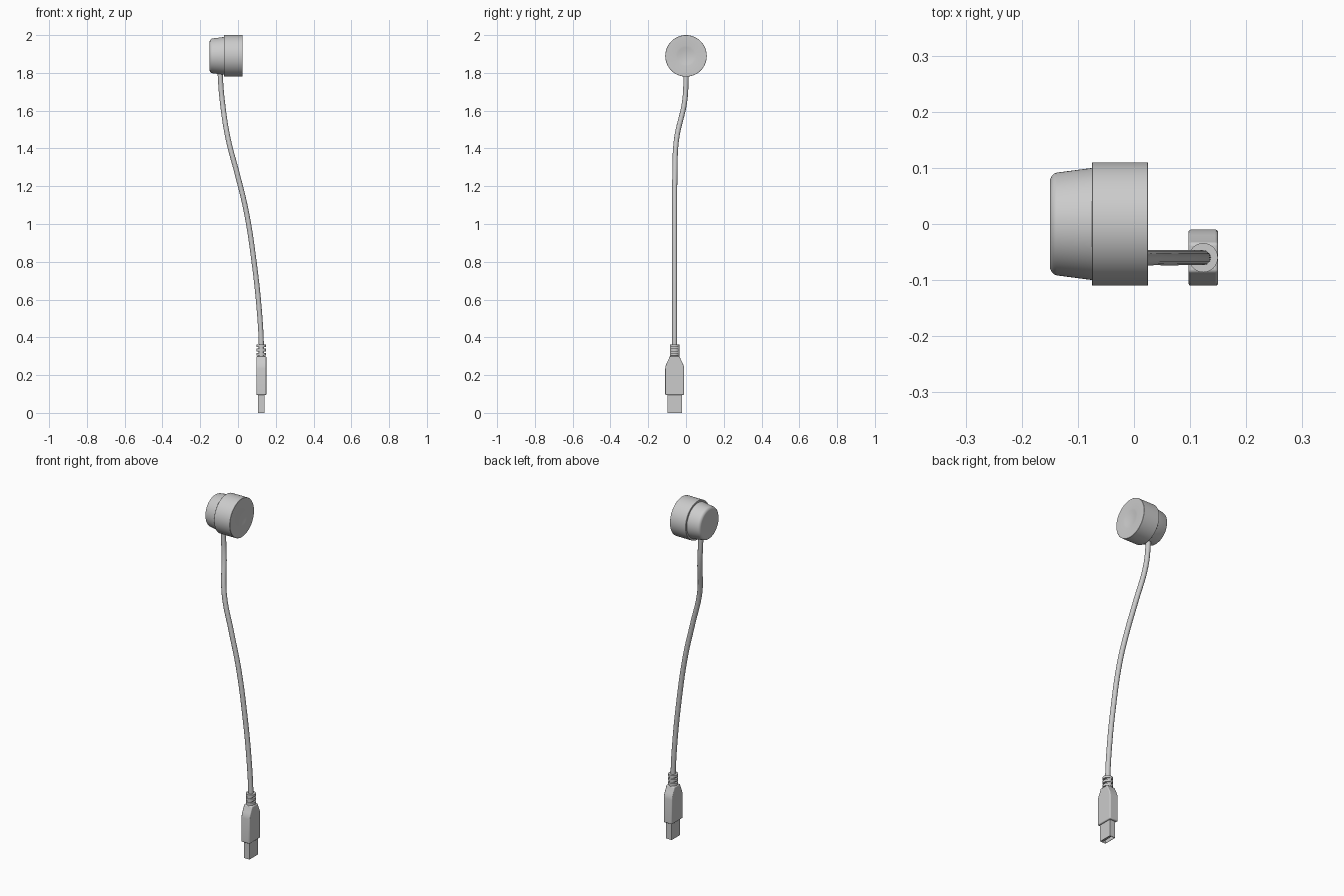
import bpy, bmesh, math
from mathutils import Matrix, Vector

if "Cube" in bpy.data.objects:
    bpy.data.objects.remove(bpy.data.objects["Cube"])

PX, PY = 0.1235, -0.06   # plug axis


def finish(name, bm, angle=30, bevel=0):
    bmesh.ops.recalc_face_normals(bm, faces=bm.faces)
    me = bpy.data.meshes.new(name)
    bm.to_mesh(me)
    bm.free()
    ob = bpy.data.objects.new(name, me)
    bpy.context.collection.objects.link(ob)
    if bevel:
        m = ob.modifiers.new("Bevel", "BEVEL")
        m.width, m.segments, m.limit_method = bevel, 3, "ANGLE"
    bpy.ops.object.select_all(action="DESELECT")
    ob.select_set(True)
    bpy.context.view_layer.objects.active = ob
    bpy.ops.object.shade_smooth_by_angle(angle=math.radians(angle))
    return ob


def lathe_x(name, profile, z, n=64):
    """Revolve (x, radius) points about a horizontal axis at height z."""
    bm = bmesh.new()
    rings = []
    for x, r in profile:
        if r == 0:
            rings.append([bm.verts.new((x, 0, z))] * n)
        else:
            rings.append([bm.verts.new((x, r * math.cos(2 * math.pi * i / n),
                                        z + r * math.sin(2 * math.pi * i / n))) for i in range(n)])
    for a, b in zip(rings, rings[1:]):
        for i in range(n):
            j = (i + 1) % n
            bm.faces.new(dict.fromkeys((a[i], a[j], b[j], b[i])))
    return finish(name, bm)


def box(bm, size, center):
    return bmesh.ops.create_cube(bm, size=1, matrix=Matrix.Translation(center) @ Matrix.Diagonal((*size, 1)))


def disc(bm, rx, ry, z0, z1):
    bmesh.ops.create_cone(bm, cap_ends=True, segments=32, radius1=1, radius2=1, depth=1,
                          matrix=Matrix.Translation((PX, PY, (z0 + z1) / 2)) @ Matrix.Diagonal((rx, ry, z1 - z0, 1)))


# Round head: wide front drum with a shallow dished face
lathe_x("head_drum", [(-0.075, 0), (-0.075, 0.109), (-0.074, 0.11), (0.024, 0.11), (0.025, 0.109),
                      (0.025, 0.055), (0.0235, 0.045), (0.021, 0.03), (0.0195, 0.015), (0.019, 0)], 1.89)
# Tapered rear cap with rounded rim
lathe_x("head_rear_cap", [(-0.07, 0), (-0.07, 0.1005), (-0.138, 0.0915), (-0.143, 0.0895),
                          (-0.147, 0.085), (-0.1495, 0.080), (-0.15, 0.075), (-0.15, 0)], 1.89)

# Gently curving cable
path = [(-0.095, 0, 1.83), (-0.093, 0, 1.77), (-0.083, -0.007, 1.65), (-0.052, -0.05, 1.45),
        (0.0, -0.059, 1.25), (0.045, -0.06, 1.06), (0.085, -0.06, 0.80),
        (0.113, -0.06, 0.54), (PX, PY, 0.36), (PX, PY, 0.30)]
cu = bpy.data.curves.new("cable", "CURVE")
cu.dimensions = "3D"
cu.bevel_depth, cu.bevel_resolution, cu.resolution_u = 0.0135, 4, 8
sp = cu.splines.new("BEZIER")
sp.bezier_points.add(len(path) - 1)
for p, co in zip(sp.bezier_points, path):
    p.co = co
    p.handle_left_type = p.handle_right_type = "AUTO"
cable = bpy.data.objects.new("cable", cu)
bpy.context.collection.objects.link(cable)

# Strain relief: three rings joined by a flat bridge
bm = bmesh.new()
for z in (0.303, 0.326, 0.349):
    disc(bm, 0.026, 0.026, z, z + 0.014)
disc(bm, 0.015, 0.0255, 0.29, 0.36)
finish("strain_relief", bm)

# Plug grip: shouldered outline extruded across its thickness
half = [(0.05, 0.095), (0.05, 0.235), (0.047, 0.252), (0.040, 0.268), (0.032, 0.284), (0.026, 0.300)]
outline = half + [(-y, z) for y, z in reversed(half)]
bm = bmesh.new()
face = bm.faces.new([bm.verts.new((PX - 0.0265, PY + y, z)) for y, z in outline])
ext = bmesh.ops.extrude_face_region(bm, geom=[face])
bmesh.ops.translate(bm, vec=(0.053, 0, 0), verts=[g for g in ext["geom"] if isinstance(g, bmesh.types.BMVert)])
finish("plug_grip", bm, bevel=0.005)

# Metal plug sleeve, hollow from below
bm = bmesh.new()
box(bm, (0.035, 0.076, 0.105), (PX, PY, 0.0525))
bottom = min(bm.faces, key=lambda f: f.calc_center_median().z)
bmesh.ops.inset_region(bm, faces=[bottom], thickness=0.003)
inner = bmesh.ops.extrude_discrete_faces(bm, faces=[bottom])["faces"][0]
bmesh.ops.translate(bm, vec=(0, 0, 0.088), verts=inner.verts)
finish("plug_sleeve", bm)

# Contact tongue inside the sleeve
bm = bmesh.new()
box(bm, (0.013, 0.069, 0.087), (PX + 0.008, PY, 0.0475))
finish("plug_tongue", bm)
